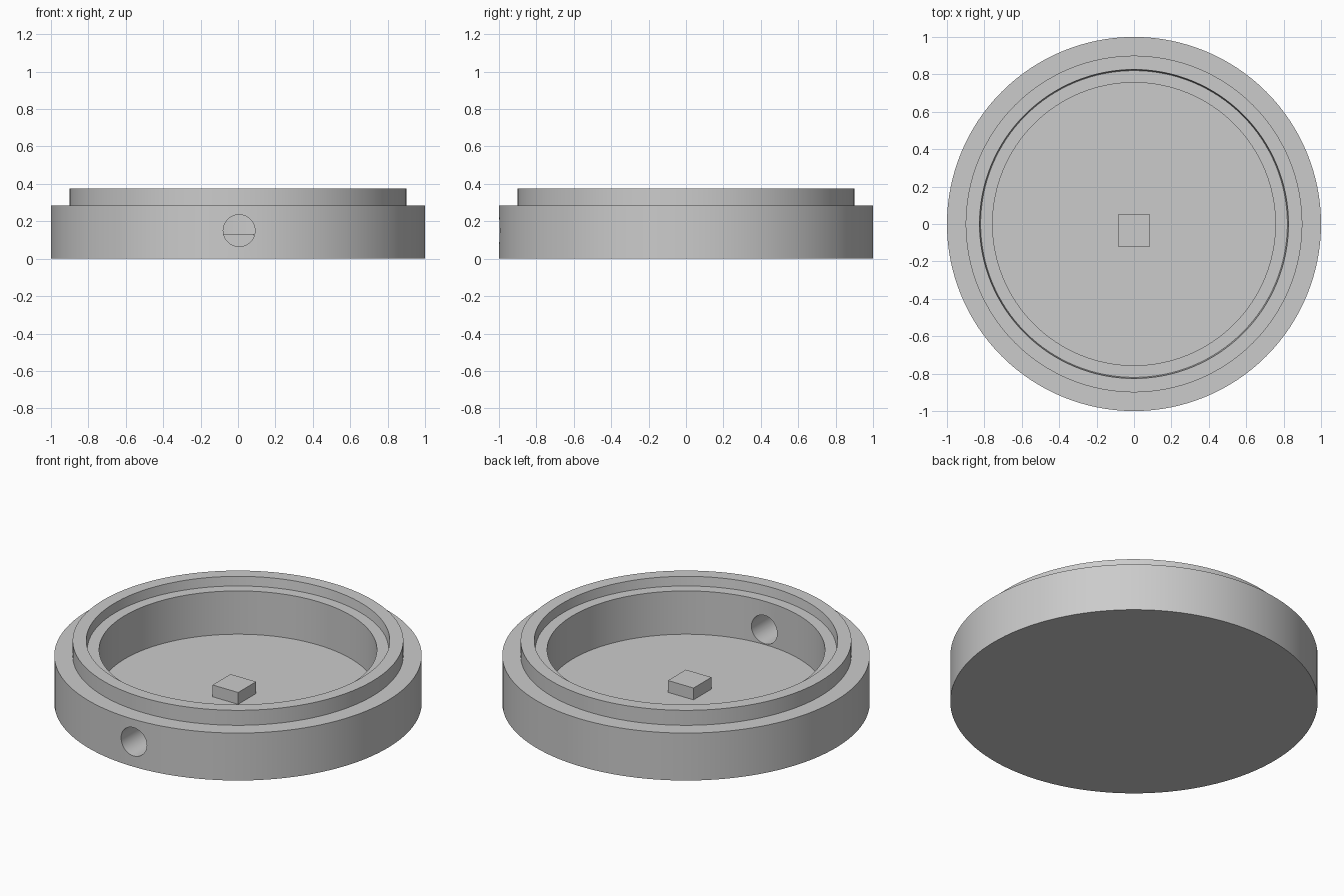
import bpy, bmesh, math
from mathutils import Matrix

cube = bpy.data.objects.get("Cube")
if cube:
    bpy.data.objects.remove(cube, do_unlink=True)

SEGMENTS = 128
FLOOR = 0.06

grey = bpy.data.materials.new("plain grey")
grey.use_nodes = True
colour = (0.6, 0.6, 0.6, 1)
grey.diffuse_color = colour
grey.node_tree.nodes["Principled BSDF"].inputs["Base Color"].default_value = colour


def make_object(name, bm):
    bmesh.ops.recalc_face_normals(bm, faces=bm.faces)
    mesh = bpy.data.meshes.new(name)
    bm.to_mesh(mesh)
    bm.free()
    mesh.materials.append(grey)
    obj = bpy.data.objects.new(name, mesh)
    bpy.context.collection.objects.link(obj)
    return obj


def lathe(name, profile):
    """Revolve a (radius, height) profile; the end rings are capped."""
    bm = bmesh.new()
    rings = []
    for r, z in profile:
        rings.append(bmesh.ops.create_circle(
            bm, segments=SEGMENTS, radius=r,
            matrix=Matrix.Translation((0, 0, z)))["verts"])
    for low, high in zip(rings, rings[1:]):
        for i in range(SEGMENTS):
            j = (i + 1) % SEGMENTS
            bm.faces.new((low[i], low[j], high[j], high[i]))
    bm.faces.new(rings[0])
    bm.faces.new(rings[-1])
    return make_object(name, bm)


# Round cup: stepped outside, rim, inner ledge and recessed floor
body = lathe("round_housing", [
    (1.0, 0), (1.0, 0.285), (0.9, 0.285), (0.9, 0.375),
    (0.826, 0.375), (0.82, 0.32), (0.756, 0.32), (0.756, FLOOR)])

# Round hole through the front wall only
bm = bmesh.new()
bmesh.ops.create_cone(
    bm, cap_ends=True, segments=48, radius1=0.085, radius2=0.085, depth=0.6,
    matrix=Matrix.Translation((0.006, -0.9, 0.15)) @ Matrix.Rotation(math.pi / 2, 4, "X"))
cutter = make_object("hole_cutter", bm)
cutter.hide_render = True

cut = body.modifiers.new("front hole", "BOOLEAN")
cut.operation = "DIFFERENCE"
cut.solver = "EXACT"
cut.object = cutter
bpy.context.view_layer.objects.active = body
body.select_set(True)
bpy.ops.object.modifier_apply(modifier=cut.name)
bpy.data.objects.remove(cutter, do_unlink=True)
bpy.ops.object.shade_smooth_by_angle(angle=math.radians(30))

# Small square block standing on the floor
bm = bmesh.new()
top = 0.131
bmesh.ops.create_cube(
    bm, size=1,
    matrix=Matrix.Translation((0, -0.035, (top + FLOOR) / 2))
    @ Matrix.Diagonal((0.17, 0.17, top - FLOOR, 1)))
make_object("floor_block", bm)
